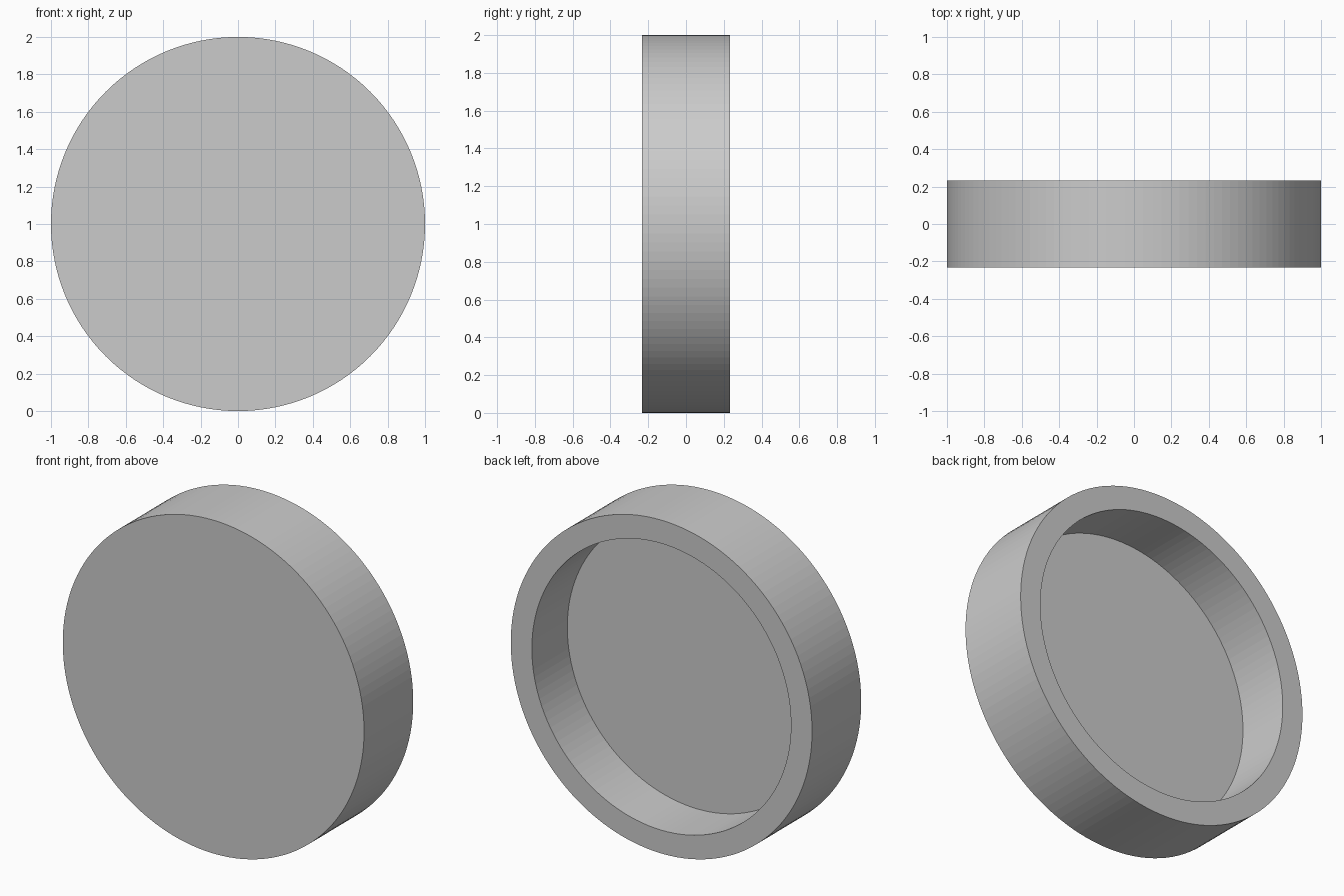
import bpy, bmesh
from math import sin, cos, tau

if "Cube" in bpy.data.objects:
    bpy.data.objects.remove(bpy.data.objects["Cube"])

SIDES = 128
HALF_DEPTH = 0.233
FLOOR_Y = -0.103
OUTER_R, INNER_R = 1.0, 0.86


def ring(bm, radius, y):
    return [bm.verts.new((radius * cos(tau * i / SIDES), y,
                          1.0 + radius * sin(tau * i / SIDES)))
            for i in range(SIDES)]


# Round cap: closed front, outer wall, back rim, recess wall, recess floor
bm = bmesh.new()
profile = [(OUTER_R, -HALF_DEPTH), (OUTER_R, HALF_DEPTH),
           (INNER_R, HALF_DEPTH), (INNER_R, FLOOR_Y)]
rings = [ring(bm, r, y) for r, y in profile]
for a, b in zip(rings, rings[1:]):
    for i in range(SIDES):
        j = (i + 1) % SIDES
        bm.faces.new((a[i], a[j], b[j], b[i]))
bm.faces.new(rings[0])
bm.faces.new(rings[-1])
bmesh.ops.recalc_face_normals(bm, faces=bm.faces[:])

mesh = bpy.data.meshes.new("round_cap")
bm.to_mesh(mesh)
bm.free()
bpy.context.collection.objects.link(bpy.data.objects.new("round_cap", mesh))
